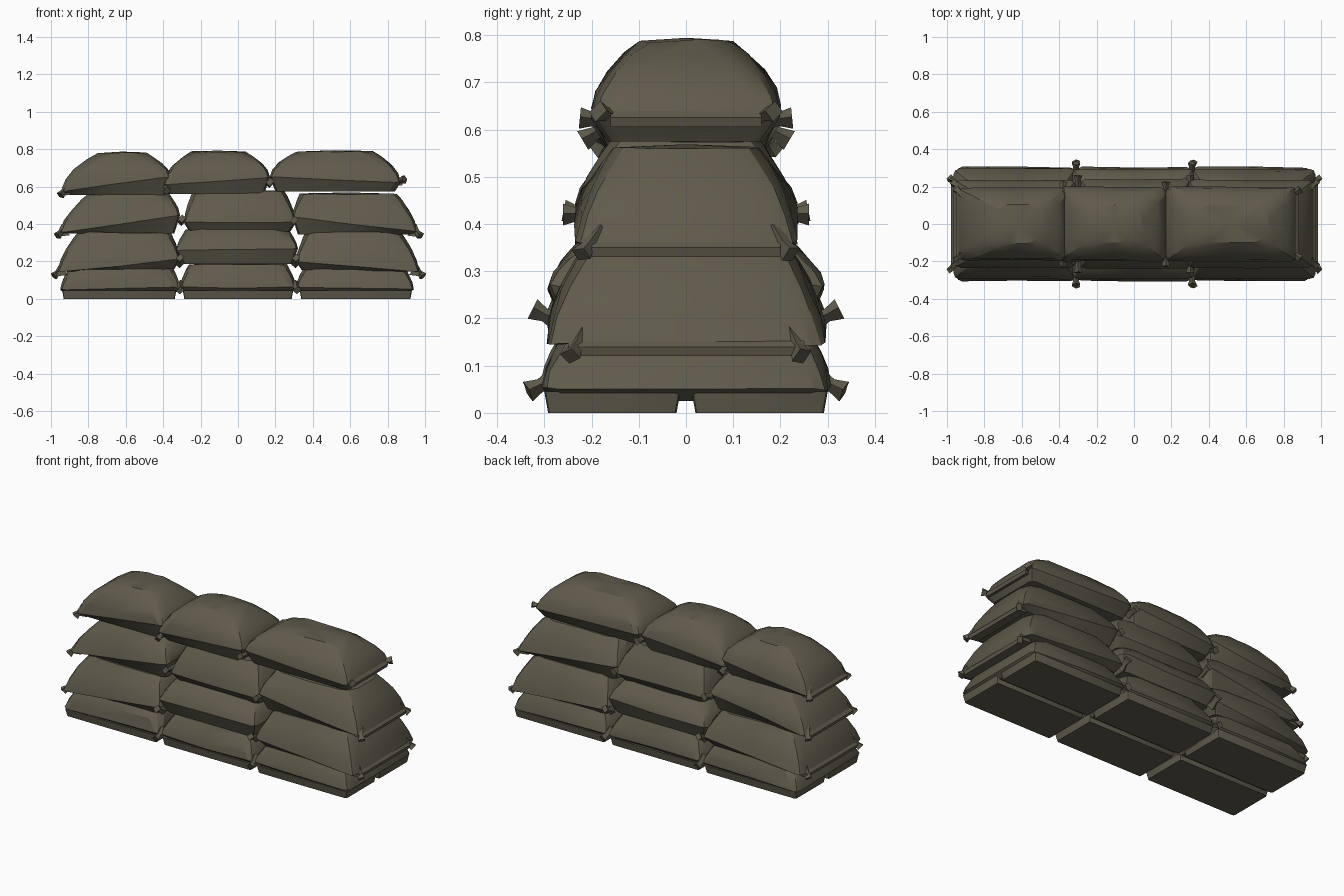
import bpy, bmesh, math, random
from mathutils import Vector

if "Cube" in bpy.data.objects:
    bpy.data.objects.remove(bpy.data.objects["Cube"])

random.seed(4)
canvas = bpy.data.materials.new("olive_drab_canvas")
canvas.diffuse_color = (0.115, 0.103, 0.071, 1)
canvas.use_nodes = True
canvas.node_tree.nodes["Principled BSDF"].inputs["Base Color"].default_value = canvas.diffuse_color


def finish(name, bm):
    bmesh.ops.recalc_face_normals(bm, faces=bm.faces)
    me = bpy.data.meshes.new(name)
    bm.to_mesh(me)
    bm.free()
    me.materials.append(canvas)
    ob = bpy.data.objects.new(name, me)
    bpy.context.collection.objects.link(ob)
    bpy.ops.object.select_all(action='DESELECT')
    ob.select_set(True)
    bpy.context.view_layer.objects.active = ob
    bpy.ops.object.shade_smooth_by_angle(angle=math.radians(25))
    return ob


def ring(x0, x1, y0, y1, r):
    """Rounded rectangle, three points per corner and one on each long side."""
    pts = []
    corners = [(x1, y1, 0), (x0, y1, 90), (x0, y0, 180), (x1, y0, 270)]
    for i, (cx, cy, a0) in enumerate(corners):
        sx, sy = (1 if cx == x1 else -1), (1 if cy == y1 else -1)
        for a in (0, 45, 90):
            t = math.radians(a0 + a)
            pts.append((cx - sx * r + r * math.cos(t), cy - sy * r + r * math.sin(t)))
        if i in (0, 2):
            pts.append(((x0 + x1) / 2, cy))
    return pts


def loft(bm, rings, crown=0.0):
    loops = [[bm.verts.new(p) for p in r] for r in rings]
    n = len(loops[0])
    for a, b in zip(loops, loops[1:]):
        for i in range(n):
            bm.faces.new((a[i], a[(i + 1) % n], b[(i + 1) % n], b[i]))
    bm.faces.new(loops[0][::-1])
    top = bm.faces.new(loops[-1])
    if crown:
        c = bmesh.ops.poke(bm, faces=[top])["verts"][0]
        c.co.z += crown


def bag(name, x0, x1, z0, z1, s0, s1, hy, ey, e0, e1, p, crown=0.008):
    """Pillow: s0/s1 = seam height at each end, e0/e1/ey = how far the top draws in."""
    bm = bmesh.new()

    def at(x, za, zb):
        return za + (zb - za) * (x - x0) / (x1 - x0)

    rings = [[(x, y, at(x, min(z0, s0), min(z0, s1)))
              for x, y in ring(x0 + .03, x1 - .03, -hy + .035, hy - .035, .03)]]
    for s in (0, .28, .55, .82, 1):
        f = s ** p
        r = .03 + .05 * s
        pts = ring(x0 + e0 * f, x1 - e1 * f, -hy + ey * f, hy - ey * f, r)
        rings.append([(x, y * random.uniform(.985, 1.01),
                       at(x, s0, s1) * (1 - s) + z1 * s + random.uniform(-.004, .004))
                      for x, y in pts])
    loft(bm, rings, crown)
    return finish(name, bm)


# Four courses of three bags, narrowing upwards
#    x0    x1    z0    z1    s0    s1    hy   ey   e0   e1   p
courses = {
    "bottom": [(-.95, -.31, .025, .18, .05, .06, .305, .05, .06, .05, 1.6),
               (-.31, .31, .025, .185, .06, .06, .305, .05, .05, .05, 1.6),
               (.31, .94, .025, .18, .06, .05, .305, .05, .05, .06, 1.6)],
    "lower": [(-.965, -.31, .16, .355, .145, .21, .295, .08, .11, .05, 1.5),
              (-.33, .32, .185, .37, .26, .27, .295, .08, .05, .05, 1.5),
              (.31, .97, .155, .355, .20, .145, .295, .08, .05, .10, 1.5)],
    "middle": [(-.955, -.31, .35, .565, .355, .45, .235, .08, .16, .06, 1.5),
               (-.29, .31, .36, .575, .41, .41, .24, .08, .05, .06, 1.5),
               (.29, .96, .345, .56, .44, .36, .235, .08, .04, .11, 1.5)],
    "top": [(-.94, -.36, .555, .78, .575, .65, .195, .09, .19, .13, 1.9),
            (-.40, .17, .56, .785, .61, .65, .20, .10, .15, .13, 1.9),
            (.17, .87, .575, .787, .65, .625, .20, .10, .14, .15, 1.9)],
}
for course, rows in courses.items():
    for side, row in zip(("left", "centre", "right"), rows):
        bag(f"{course}_{side}_sandbag", *row)

# Flat pads under the bottom course, split by a groove along the middle
for k, (x0, x1) in enumerate([(-.94, -.33), (-.295, .295), (.33, .93)]):
    bm = bmesh.new()
    for y0, y1 in ((-.3, -.012), (.012, .3)):
        loft(bm, [[(x, y, z) for x, y in ring(x0 + d, x1 - d, y0 + d, y1 - d, .01)]
                  for z, d in ((0, .008), (.045, 0))])
    finish(f"base_pad_{k + 1}", bm)

# Low stitched hems along the open ends of the bags
bm = bmesh.new()
for x, z, hy in ((-.96, .14, .25), (.965, .14, .25), (-.95, .352, .2),
                 (.955, .35, .2), (-.935, .57, .17), (.865, .625, .16)):
    sx = math.copysign(1, x)
    sec = [(-.05, -.012), (.012, -.02), (.018, .0), (-.02, .03)]
    loft(bm, [[(x + sx * a, y, z + b) for a, b in sec] for y in (-hy, hy)])
finish("end_hems", bm)

# Tied corner ears: small flared tufts, mirrored front and back
bm = bmesh.new()
ears = [(-.31, .295, .065, 0, 1, -.5), (.31, .295, .065, .2, 1, -.5),
        (-.955, .23, .15, -1, .5, -1), (.96, .23, .15, 1, .5, -1),
        (-.31, .285, .20, 0, 1, .5), (.31, .285, .20, 0, 1, .5),
        (-.94, .2, .365, -.7, .6, -.8), (.95, .2, .365, .7, .6, -.8),
        (.3, .215, .42, 0, 1, 0), (-.3, .215, .42, 0, 1, .2),
        (-.925, .165, .585, -.6, .5, -.8), (.855, .16, .63, .8, .6, .2),
        (.17, .18, .62, 0, 1, .1), (-.38, .18, .6, 0, 1, -.6)]
for x, y, z, dx, dy, dz in ears:
    for m in (1, -1):
        d = Vector((dx, dy * m, dz)).normalized()
        u = d.orthogonal().normalized()
        v = d.cross(u)
        c = Vector((x, y * m, z))
        loft(bm, [[c + d * t + (u * a + v * b) * w
                   for a, b in ((1, .8), (-1, .8), (-1, -.8), (1, -.8))]
                  for t, w in ((-.03, .02), (.015, .011), (.045, .018))])
finish("corner_ears", bm)
